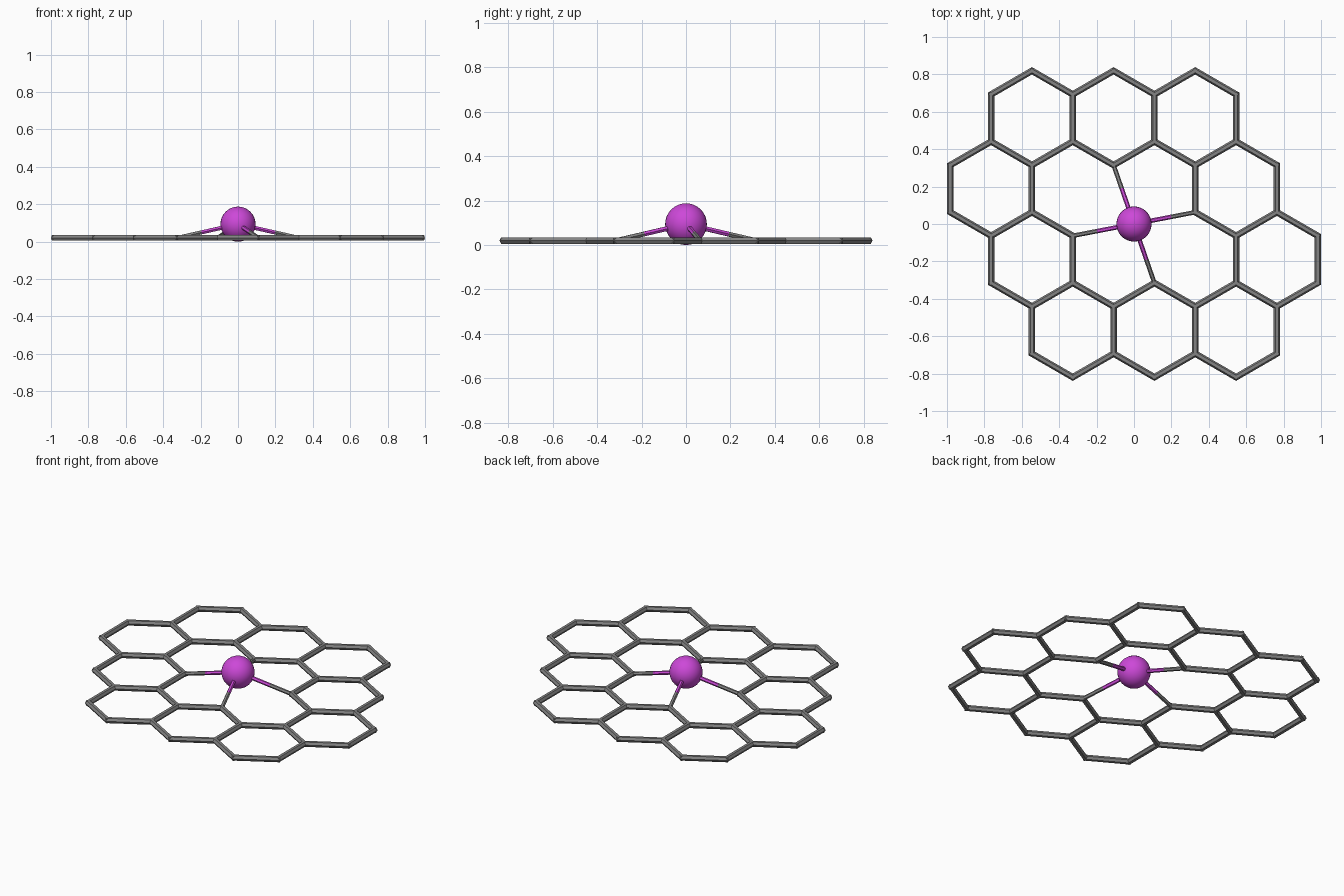
import bpy, bmesh, math
from mathutils import Vector

if "Cube" in bpy.data.objects:
    bpy.data.objects.remove(bpy.data.objects["Cube"])

A = 0.252                       # bond length
DX = A * math.sqrt(3) / 2       # half a hexagon width
SHEET_Z, R_BOND = 0.02, 0.0172
R_ATOM, R_LINK = 0.0938, 0.012


def material(name, rgb):
    m = bpy.data.materials.new(name)
    m.diffuse_color = (*rgb, 1)
    m.use_nodes = True
    m.node_tree.nodes["Principled BSDF"].inputs["Base Color"].default_value = m.diffuse_color
    return m


grey = material("carbon grey", (0.23, 0.23, 0.23))
purple = material("metal purple", (0.61, 0.065, 0.69))


def tube(bm, p, q, r, sides=6, extend=0.0):
    """Closed prism from p to q, with a flat side on top."""
    d = (q - p).normalized()
    side = Vector((0, 0, 1)).cross(d).normalized()
    up = d.cross(side)
    rings = []
    for c in (p - d * extend, q + d * extend):
        rings.append([bm.verts.new(c + r * (side * math.cos(t) + up * math.sin(t)))
                      for t in (2 * math.pi * k / sides for k in range(sides))])
    a, b = rings
    for k in range(sides):
        n = (k + 1) % sides
        bm.faces.new((a[k], a[n], b[n], b[k]))
    bm.faces.new(a[::-1])
    bm.faces.new(b)


def finish(bm, name, mat):
    bmesh.ops.recalc_face_normals(bm, faces=bm.faces)
    me = bpy.data.meshes.new(name)
    bm.to_mesh(me)
    bm.free()
    me.materials.append(mat)
    ob = bpy.data.objects.new(name, me)
    bpy.context.collection.objects.link(ob)
    return ob


# Hexagon rows: (row y in bond lengths, first centre x in half widths, count)
rows = [(2.25, -2.5, 3), (0.75, -3.5, 4), (-0.75, -2.5, 4), (-2.25, -1.5, 3)]
corners = [(0, 1), (1, .5), (1, -.5), (0, -1), (-1, -.5), (-1, .5)]
missing = {(-0.5, 0.25), (0.5, -0.25)}      # the two atoms the metal replaces
bonds = set()
for y, x0, count in rows:
    for i in range(count):
        pts = [(x0 + 2 * i + cx, y + cy) for cx, cy in corners]
        for k in range(6):
            pair = tuple(sorted((pts[k], pts[(k + 1) % 6])))
            if not missing & set(pair):
                bonds.add(pair)


def place(p):
    return Vector((p[0] * DX, p[1] * A, SHEET_Z))


# Honeycomb sheet, tube ends extended so that the corners are mitred
bm = bmesh.new()
for p, q in sorted(bonds):
    tube(bm, place(p), place(q), R_BOND, extend=R_BOND * math.tan(math.pi / 6))
finish(bm, "honeycomb_sheet", grey)

# Central metal atom
centre = Vector((0, 0, R_ATOM))
bpy.ops.mesh.primitive_uv_sphere_add(segments=32, ring_count=16, radius=R_ATOM, location=centre)
atom = bpy.context.object
atom.name = "metal_atom"
atom.data.materials.append(purple)
bpy.ops.object.shade_smooth()

# Four thin two-coloured links from the atom to the sheet
inner, outer = bmesh.new(), bmesh.new()
for p in [(-0.5, 1.25), (1.5, 0.25), (0.5, -1.25), (-1.5, -0.25)]:
    end = place(p)
    mid = centre.lerp(end, 0.6)
    tube(inner, centre, mid, R_LINK)
    tube(outer, mid, end, R_LINK)
finish(inner, "link_metal_half", purple)
finish(outer, "link_carbon_half", grey)
